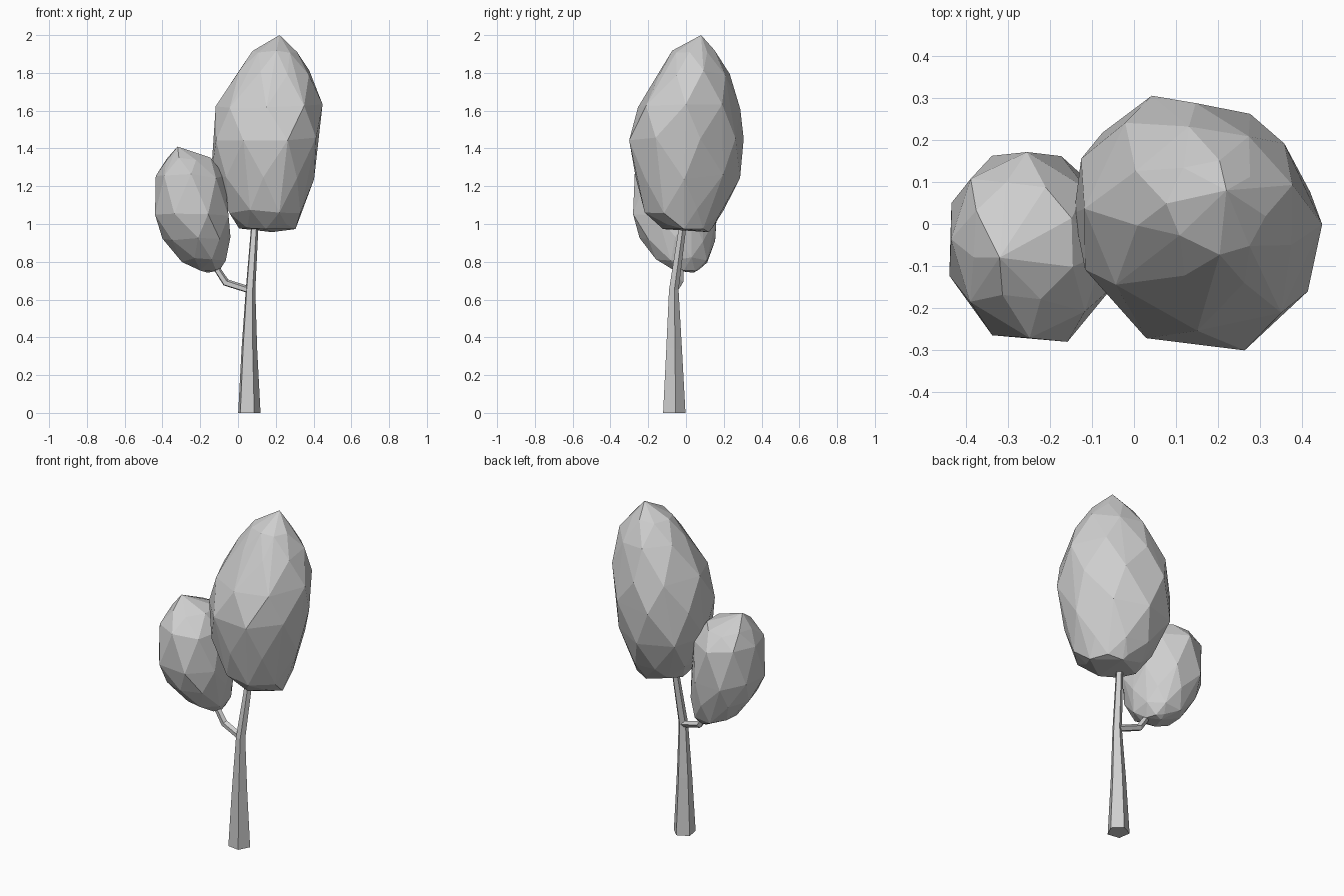
import bpy, bmesh, math, random
from mathutils import Vector

cube = bpy.data.objects.get("Cube")
if cube:
    bpy.data.objects.remove(cube, do_unlink=True)

# One plain grey for the whole tree
grey = bpy.data.materials.new("plain_grey")
grey.use_nodes = True
grey.diffuse_color = (0.62, 0.62, 0.62, 1)
grey.node_tree.nodes["Principled BSDF"].inputs["Base Color"].default_value = (0.62, 0.62, 0.62, 1)


def finish(name, bm):
    bmesh.ops.recalc_face_normals(bm, faces=bm.faces)
    mesh = bpy.data.meshes.new(name)
    bm.to_mesh(mesh)
    bm.free()
    mesh.materials.append(grey)
    obj = bpy.data.objects.new(name, mesh)
    bpy.context.scene.collection.objects.link(obj)
    return obj


def foliage(name, rows, tips, sides, skew, seed):
    """Faceted crown: hull of staggered rings (z, x min, x max, y min, y max)."""
    rng = random.Random(seed)
    bm = bmesh.new()
    for tip in tips:
        bm.verts.new(tip)
    for i, (z, x0, x1, y0, y1) in enumerate(rows):
        for k in range(sides):
            t = math.tau * (k + i * 0.5 + rng.uniform(-0.1, 0.1)) / sides
            x = (x0 + x1) / 2 + (x1 - x0) * 0.515 * math.cos(t)
            y = (y0 + y1) / 2 + (y1 - y0) * 0.515 * math.sin(t - skew)
            bm.verts.new((x, y, z + rng.uniform(-0.015, 0.015)))
    hull = bmesh.ops.convex_hull(bm, input=bm.verts)
    loose = {v for v in hull["geom_interior"] + hull["geom_unused"]
             if isinstance(v, bmesh.types.BMVert)}
    bmesh.ops.delete(bm, geom=list(loose), context="VERTS")
    return finish(name, bm)


def limb(name, stations, axis):
    """Tapered five-sided prism through (x, y, z, radius), rings facing axis."""
    sides, phase = 5, math.radians(9)
    turn = Vector((0, 0, 1)).rotation_difference(Vector(axis))
    bm = bmesh.new()
    rings = []
    for x, y, z, r in stations:
        ring = []
        for k in range(sides):
            t = phase + math.tau * k / sides
            offset = turn @ Vector((r * math.cos(t), r * math.sin(t), 0))
            ring.append(bm.verts.new(Vector((x, y, z)) + offset))
        rings.append(ring)
    for a, b in zip(rings, rings[1:]):
        for k in range(sides):
            n = (k + 1) % sides
            bm.faces.new((a[k], a[n], b[n], b[k]))
    bm.faces.new(rings[0][::-1])
    bm.faces.new(rings[-1])
    return finish(name, bm)


# Trunk and side branch
limb("trunk", [(0.057, -0.065, 0, 0.063), (0.058, -0.065, 0.34, 0.044),
               (0.065, -0.066, 0.65, 0.027), (0.09, -0.014, 1.02, 0.02)], (0, 0, 1))
limb("branch", [(0.06, -0.06, 0.65, 0.02), (-0.065, -0.035, 0.69, 0.021),
                (-0.15, -0.03, 0.82, 0.018)], (-0.8, 0, 0.6))

# Main crown
foliage("main_crown", [
    (0.985, 0.01, 0.30, -0.12, 0.14),
    (1.07, -0.06, 0.34, -0.22, 0.20),
    (1.25, -0.135, 0.395, -0.26, 0.28),
    (1.45, -0.14, 0.43, -0.305, 0.305),
    (1.62, -0.11, 0.44, -0.25, 0.28),
    (1.80, 0.00, 0.385, -0.14, 0.23),
    (1.92, 0.08, 0.31, -0.07, 0.15)],
    [(0.22, 0.08, 2.0), (0.18, 0.12, 0.957)], 8, 0.12, 4)

# Side crown
foliage("side_crown", [
    (0.765, -0.21, -0.10, -0.08, 0.07),
    (0.81, -0.30, -0.06, -0.16, 0.12),
    (0.92, -0.395, -0.045, -0.24, 0.15),
    (1.05, -0.445, -0.045, -0.29, 0.175),
    (1.25, -0.43, -0.075, -0.265, 0.165),
    (1.34, -0.385, -0.14, -0.18, 0.10)],
    [(-0.32, -0.08, 1.41), (-0.16, 0.04, 0.742)], 8, 0.06, 7)
